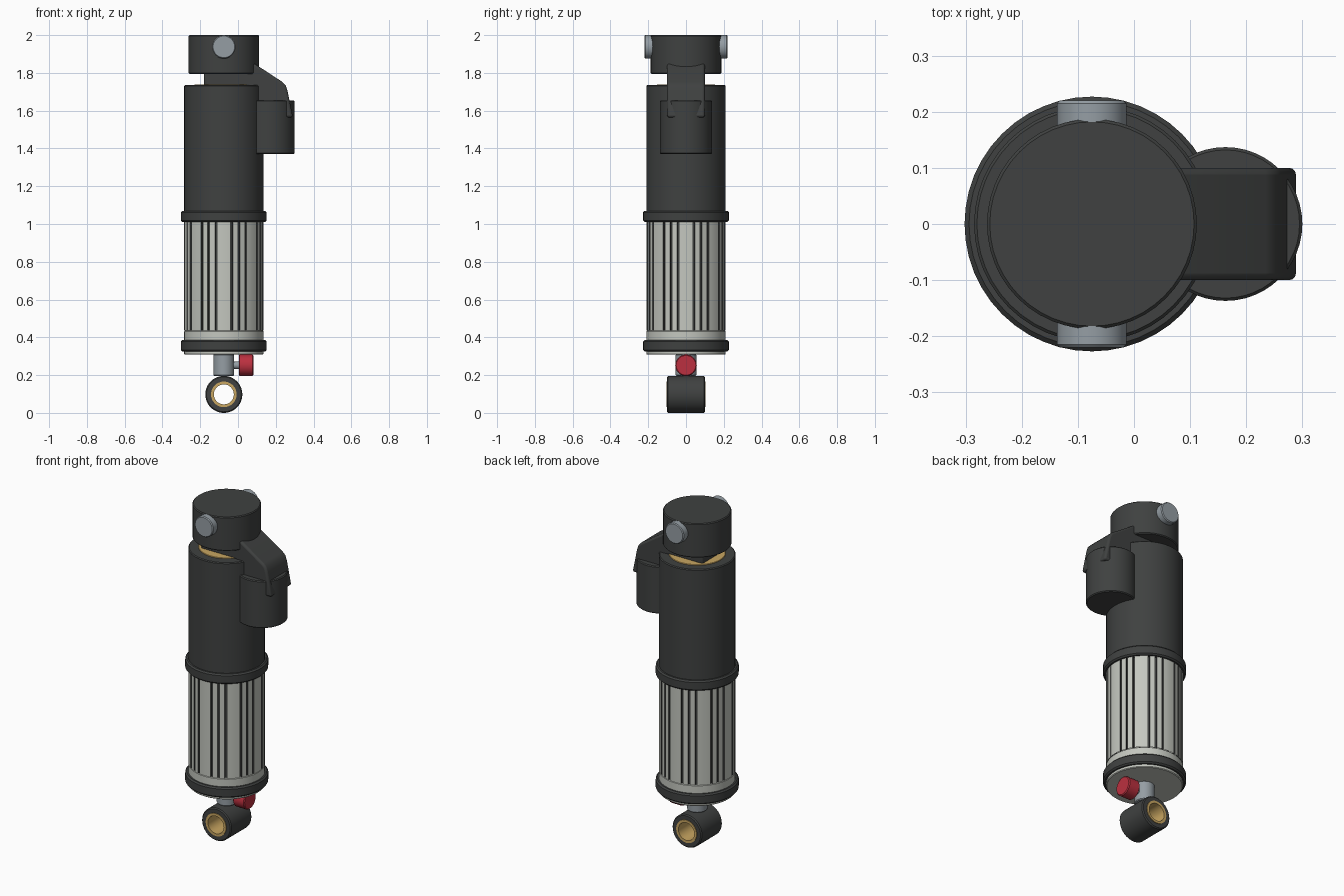
import bpy, bmesh, math
from mathutils import Matrix, Vector

if "Cube" in bpy.data.objects:
    bpy.data.objects.remove(bpy.data.objects["Cube"])

CX = -0.075  # main axis


def material(name, rgb):
    m = bpy.data.materials.new(name)
    m.diffuse_color = (*rgb, 1)
    m.use_nodes = True
    m.node_tree.nodes["Principled BSDF"].inputs["Base Color"].default_value = m.diffuse_color
    return m


DARK = material("dark", (0.05, 0.053, 0.052))
SILVER = material("silver", (0.55, 0.57, 0.52))
STEEL = material("steel", (0.30, 0.34, 0.37))
GOLD = material("gold", (0.58, 0.38, 0.12))
RED = material("red", (0.50, 0.03, 0.05))


def finish(name, bm, mats, smooth=True):
    bmesh.ops.recalc_face_normals(bm, faces=bm.faces)
    me = bpy.data.meshes.new(name)
    bm.to_mesh(me)
    bm.free()
    for m in mats:
        me.materials.append(m)
    ob = bpy.data.objects.new(name, me)
    bpy.context.collection.objects.link(ob)
    if smooth:
        bpy.ops.object.select_all(action='DESELECT')
        ob.select_set(True)
        bpy.context.view_layer.objects.active = ob
        bpy.ops.object.shade_smooth_by_angle(angle=math.radians(30))
    return ob


def lathe(name, profile, mat, loc=(CX, 0, 0), axis='Z', n=48, closed=False):
    """Revolve (radius, height) points round an axis; open ends are capped."""
    bm = bmesh.new()
    rings = [[bm.verts.new((r * math.cos(2 * math.pi * i / n),
                            r * math.sin(2 * math.pi * i / n), z))
              for i in range(n)] for r, z in profile]
    pairs = list(zip(rings, rings[1:]))
    if closed:
        pairs.append((rings[-1], rings[0]))
    for a, b in pairs:
        for i in range(n):
            j = (i + 1) % n
            bm.faces.new((a[i], a[j], b[j], b[i]))
    if not closed:
        bm.faces.new(rings[0])
        bm.faces.new(rings[-1])
    rot = {'Z': Matrix(), 'Y': Matrix.Rotation(-math.pi / 2, 4, 'X'),
           'X': Matrix.Rotation(math.pi / 2, 4, 'Y')}[axis]
    bm.transform(Matrix.Translation(Vector(loc)) @ rot)
    return finish(name, bm, [mat])


def rod(name, r, z0, z1, mat, c=0.005, **kw):
    """Solid cylinder with chamfered rims."""
    return lathe(name, [(r - c, z0), (r, z0 + c), (r, z1 - c), (r - c, z1)], mat, **kw)


# Main tube, collars and head
rod("upper_body", 0.21, 1.03, 1.735, DARK)
rod("upper_collar", 0.227, 1.01, 1.07, DARK, c=0.008)
rod("lower_collar", 0.227, 0.325, 0.386, DARK, c=0.008)
rod("head_cap", 0.187, 1.795, 2.0, DARK)
rod("gold_seal", 0.155, 1.70, 1.739, GOLD, c=0.002)

# Cross pins on both sides of the head
for side, label in ((-1, "front"), (1, "back")):
    rod(label + "_pin", 0.062, -0.03, 0.03, STEEL, loc=(CX, side * 0.19, 1.938), axis='Y', n=32)

# Silver sleeve: plain foot plus a section with eight groups of three slots
rod("sleeve_foot", 0.21, 0.308, 0.435, SILVER, c=0.004)
bm = bmesh.new()
R, DEPTH, HALF = 0.21, 0.012, math.radians(1.5)
outline = []  # (angle, radius, following face is slot)
for g in range(8):
    base = math.radians(45 * g)
    outline.append((base, R, False))
    for k in (11.5, 22.5, 33.5):
        a = base + math.radians(k)
        outline += [(a - math.radians(4.5), R, False), (a - HALF, R, True),
                    (a - HALF, R - DEPTH, True), (a + HALF, R - DEPTH, True),
                    (a + HALF, R, False)]
    outline.append((base + math.radians(40), R, False))
lo, hi = [[bm.verts.new((CX + r * math.cos(a), r * math.sin(a), z)) for a, r, _ in outline]
          for z in (0.435, 1.03)]
for i, (_, _, slot) in enumerate(outline):
    j = (i + 1) % len(outline)
    f = bm.faces.new((lo[i], lo[j], hi[j], hi[i]))
    f.material_index = int(slot)
finish("slotted_sleeve", bm, [SILVER, DARK])

# Shaft and lower mounting eye
rod("shaft", 0.055, 0.195, 0.312, STEEL, n=32)
EYE = (CX, 0, 0.098)
lathe("mounting_eye", [(0.066, -0.1), (0.092, -0.1), (0.098, -0.094), (0.098, 0.094),
                       (0.092, 0.1), (0.066, 0.1)], DARK, loc=EYE, axis='Y', closed=True)
lathe("eye_bushing", [(0.053, -0.104), (0.068, -0.104), (0.068, 0.104), (0.053, 0.104)],
      GOLD, loc=EYE, axis='Y', n=32, closed=True)

# Red adjuster knob
rod("adjuster_knob", 0.057, 0.004, 0.081, RED, loc=(0, 0, 0.252), axis='X', n=24)
rod("adjuster_stem", 0.02, -0.05, 0.01, STEEL, c=0.002, loc=(0, 0, 0.252), axis='X', n=16)

# Side reservoir and the bridge that joins it to the head
rod("reservoir", 0.137, 1.37, 1.655, DARK, loc=(0.163, 0, 0))
side_profile = [(-0.18, 1.73), (-0.18, 1.81), (0.055, 1.87), (0.235, 1.752), (0.252, 1.735),
                (0.262, 1.705), (0.291, 1.565), (0.05, 1.555), (0.05, 1.73)]
bm = bmesh.new()
face = bm.faces.new([bm.verts.new((x, -0.1, z)) for x, z in side_profile])
ext = bmesh.ops.extrude_face_region(bm, geom=[face])
bmesh.ops.translate(bm, vec=(0, 0.2, 0),
                    verts=[v for v in ext["geom"] if isinstance(v, bmesh.types.BMVert)])
bridge = finish("reservoir_bridge", bm, [DARK])
bev = bridge.modifiers.new("soft_edges", 'BEVEL')
bev.width, bev.segments, bev.limit_method = 0.012, 3, 'ANGLE'
bev.angle_limit = math.radians(30)
